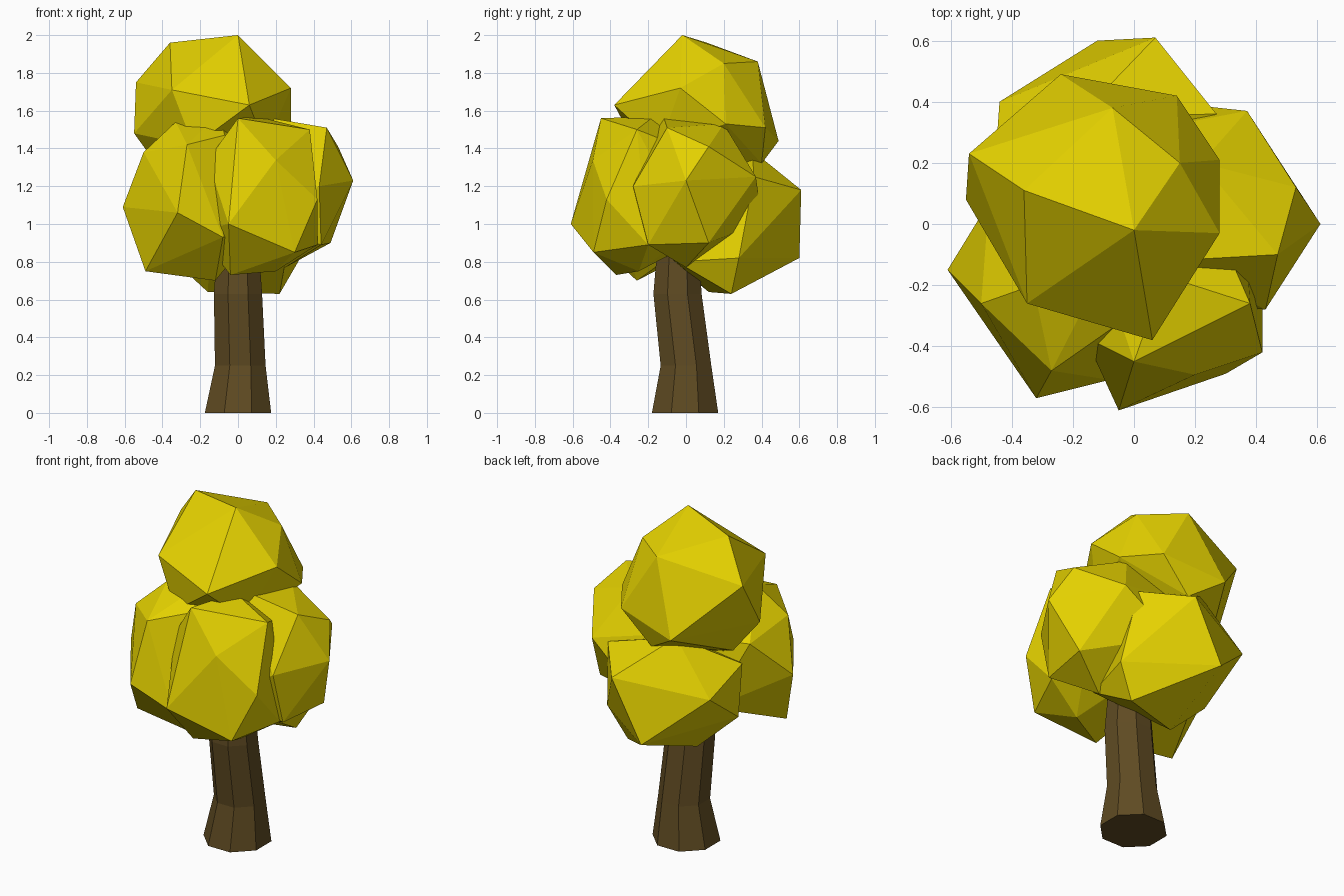
import bpy, bmesh, math
from mathutils import Vector


def material(name, rgb):
    m = bpy.data.materials.new(name)
    m.diffuse_color = (*rgb, 1)
    return m


LEAF = material("yellow_leaves", (0.78, 0.64, 0.0))
BARK = material("brown_bark", (0.115, 0.07, 0.016))


def add_object(name, bm, mat):
    bmesh.ops.recalc_face_normals(bm, faces=bm.faces)
    me = bpy.data.meshes.new(name)
    bm.to_mesh(me)
    bm.free()
    me.materials.append(mat)
    ob = bpy.data.objects.new(name, me)
    bpy.context.collection.objects.link(ob)


def clump(name, centre, radii, corners, spread=32):
    """Faceted icosphere clump with its vertices pulled out to a few key corners."""
    c = Vector(centre)
    corners = [Vector(p) for p in corners]
    ico = bmesh.new()
    bmesh.ops.create_icosphere(ico, subdivisions=1, radius=1)
    points = list(corners)
    for v in ico.verts:
        p = c + Vector(a * b for a, b in zip(v.co, radii))
        if all((p - c).angle(k - c) > math.radians(spread) for k in corners):
            points.append(p)
    ico.free()
    bm = bmesh.new()
    for p in points:
        bm.verts.new(p)
    bmesh.ops.convex_hull(bm, input=bm.verts[:])
    bmesh.ops.delete(bm, geom=[v for v in bm.verts if not v.link_faces], context='VERTS')
    add_object(name, bm, LEAF)


# Trunk: octagonal rings, flared foot and slight lean (x, y, z, radius)
bm = bmesh.new()
rings = []
for x, y, z, r in [(0, -0.005, 0, 0.19), (0.012, 0, 0.25, 0.145),
                   (0.0, -0.045, 0.63, 0.138), (0.0, -0.04, 1.0, 0.11)]:
    rings.append([bm.verts.new((x + r * math.cos(math.radians(22.5 + 45 * i)),
                                y + r * math.sin(math.radians(22.5 + 45 * i)), z))
                  for i in range(8)])
for a, b in zip(rings, rings[1:]):
    for i in range(8):
        j = (i + 1) % 8
        bm.faces.new((a[i], a[j], b[j], b[i]))
bm.faces.new(rings[0])
bm.faces.new(rings[-1])
add_object("trunk", bm, BARK)

# Crown clump
clump("top_leaves", (-0.13, 0.06, 1.6), (0.38, 0.38, 0.42), [
    (0, -0.02, 2.0), (-0.36, 0.11, 1.96), (-0.07, 0.38, 1.86), (0.15, 0.2, 1.85),
    (0.28, -0.03, 1.72), (0.28, 0.21, 1.53), (0.06, -0.38, 1.63), (-0.35, -0.26, 1.71),
    (-0.54, 0.23, 1.75), (-0.55, 0.08, 1.48), (-0.24, 0.49, 1.44), (0.14, 0.42, 1.51),
    (-0.05, 0.4, 1.32), (-0.42, 0.15, 1.3)])

# Four clumps around the top of the trunk
clump("front_leaves", (0.1, -0.17, 1.15), (0.36, 0.38, 0.42), [
    (-0.05, -0.61, 1.0), (0, -0.45, 1.56), (0.38, -0.26, 1.50),
    (0.42, -0.42, 1.13), (0.30, -0.49, 0.85), (-0.04, -0.37, 0.73),
    (0.42, -0.2, 0.89), (0.2, -0.25, 0.75)])

clump("left_leaves", (-0.2, -0.13, 1.13), (0.38, 0.38, 0.43), [
    (-0.61, -0.15, 1.09), (-0.32, -0.57, 1.06), (-0.27, -0.48, 1.42),
    (-0.49, -0.26, 0.75), (-0.50, -0.26, 1.38), (-0.08, -0.51, 0.93),
    (-0.12, -0.26, 0.70), (-0.33, -0.2, 1.54), (-0.07, -0.34, 1.47),
    (-0.1, -0.15, 1.58)])

clump("right_leaves", (0.17, 0.08, 1.19), (0.38, 0.38, 0.39), [
    (0.61, 0, 1.23), (0.47, -0.1, 1.51), (0.53, 0.12, 1.41), (0.37, 0.37, 1.25),
    (0.49, 0.12, 0.90), (0.44, -0.2, 0.89), (0.43, -0.28, 1.2),
    (0.22, 0.2, 1.53), (0.12, -0.12, 1.57), (0.25, 0, 0.77)])

clump("back_leaves", (-0.05, 0.2, 1.0), (0.36, 0.36, 0.38), [
    (0.07, 0.61, 1.18), (-0.12, 0.60, 0.82), (0.22, 0.24, 0.63), (-0.16, 0.12, 0.64),
    (-0.44, 0.40, 1.1), (0.33, 0.28, 0.82), (-0.18, 0.35, 1.39), (-0.42, 0.1, 0.88),
    (0.27, 0.36, 1.25), (-0.46, 0.12, 1.22), (0.25, -0.05, 0.8)])
